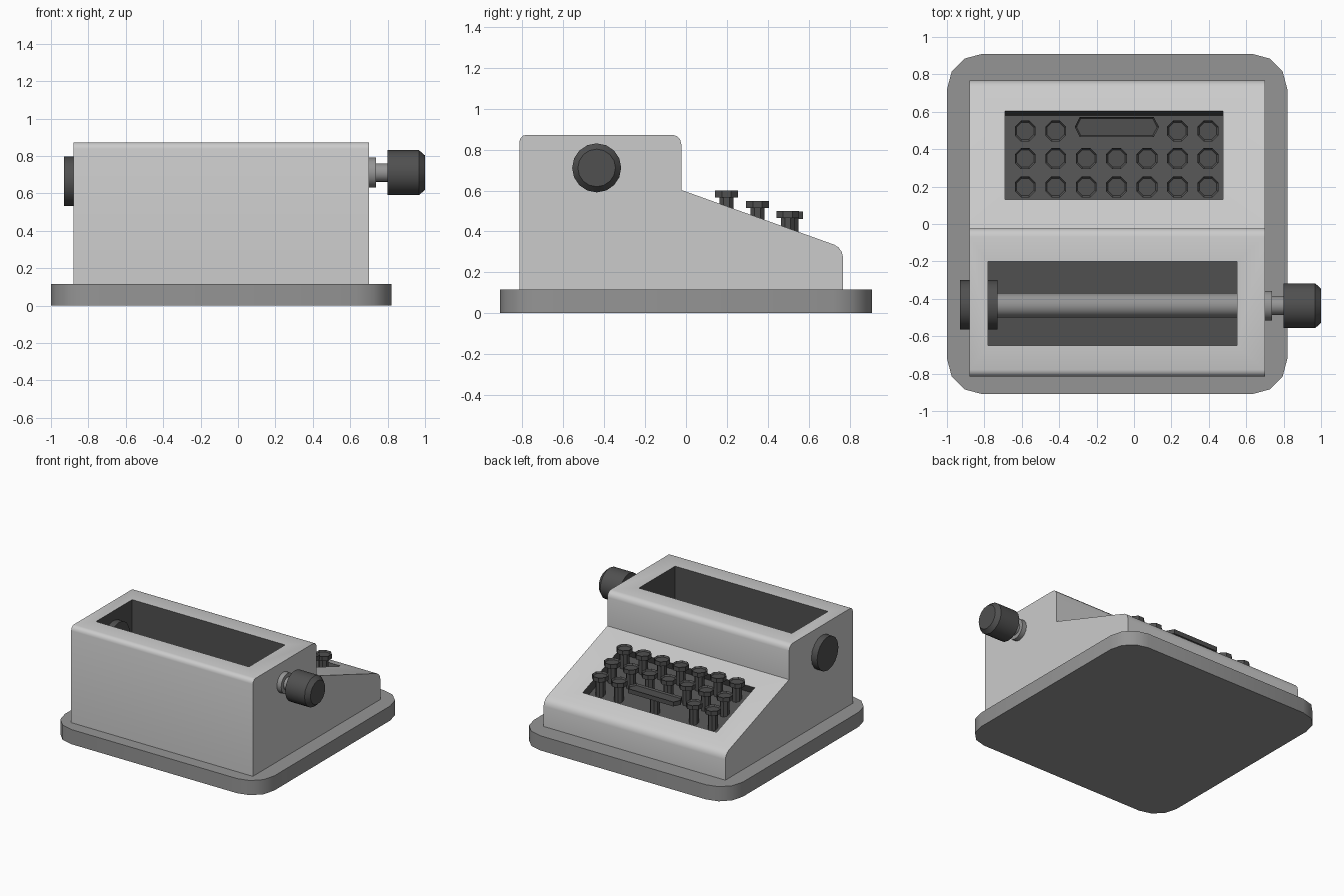
import bpy, bmesh
from math import cos, sin, pi, atan2
from mathutils import Vector

if "Cube" in bpy.data.objects:
    bpy.data.objects.remove(bpy.data.objects["Cube"])


def material(name, v):
    m = bpy.data.materials.new(name)
    m.diffuse_color = (v, v, v, 1)
    m.use_nodes = True
    m.node_tree.nodes["Principled BSDF"].inputs["Base Color"].default_value = m.diffuse_color
    return m


LIGHT, MID, DARK = material("light_grey", .8), material("mid_grey", .3), material("dark_grey", .08)


def finish(bm, name, mats, angle=0.7):
    bmesh.ops.recalc_face_normals(bm, faces=bm.faces[:])
    me = bpy.data.meshes.new(name)
    bm.to_mesh(me)
    bm.free()
    ob = bpy.data.objects.new(name, me)
    bpy.context.collection.objects.link(ob)
    for m in mats:
        me.materials.append(m)
    if angle:
        smooth(ob, angle)
    return ob


def smooth(ob, angle):
    bpy.ops.object.select_all(action='DESELECT')
    ob.select_set(True)
    bpy.context.view_layer.objects.active = ob
    bpy.ops.object.shade_smooth_by_angle(angle=angle)


def prism(bm, pts, vec):
    """Extrude a closed outline along vec, return the end face."""
    face = bm.faces.new([bm.verts.new(p) for p in pts])
    geom = bmesh.ops.extrude_face_region(bm, geom=[face], use_keep_orig=True)['geom']
    bmesh.ops.translate(bm, vec=vec, verts=[g for g in geom if isinstance(g, bmesh.types.BMVert)])
    return [g for g in geom if isinstance(g, bmesh.types.BMFace)][0]


def rounded(corners, seg=3):
    """2D outline with each (x, y, r) corner rounded by a smooth curve."""
    out = []
    n = len(corners)
    for i, (x, y, r) in enumerate(corners):
        p = Vector((x, y))
        if r == 0:
            out.append(p)
            continue
        a = p + (Vector(corners[i - 1][:2]) - p).normalized() * r
        b = p + (Vector(corners[(i + 1) % n][:2]) - p).normalized() * r
        for k in range(seg + 1):
            t = k / seg * pi / 2
            out.append(p + (a - p) * (1 - sin(t)) + (b - p) * (1 - cos(t)))
    return out


def lathe_x(name, profile, y, z, mat, n=16):
    """Closed turned part along x; profile is a list of (x, radius)."""
    bm = bmesh.new()
    rings = [[bm.verts.new((x, y + r * cos(2 * pi * k / n), z + r * sin(2 * pi * k / n)))
              for k in range(n)] for x, r in profile]
    for a, b in zip(rings, rings[1:]):
        for k in range(n):
            bm.faces.new((a[k], a[(k + 1) % n], b[(k + 1) % n], b[k]))
    bm.faces.new(rings[0])
    bm.faces.new(rings[-1])
    return finish(bm, name, [mat])


# base plate
bm = bmesh.new()
base = rounded([(-1, -.91, .19), (.82, -.91, .19), (.82, .91, .19), (-1, .91, .19)])
prism(bm, [(p.x, p.y, 0) for p in base], (0, 0, .115))
finish(bm, "base_plate", [MID])

# stepped body from its side profile
bm = bmesh.new()
side = rounded([(-.815, .11, 0), (-.815, .873, .035), (-.023, .873, .045), (-.023, .603, 0),
                (.768, .32, .045), (.768, .11, 0)])
prism(bm, [(-.88, p.x, p.y) for p in side], (1.58, 0, 0))
body = finish(bm, "body", [LIGHT, DARK], 0)

# recesses: upright roller well, and key tray cut square to the slope
slope = atan2(.603 - .32, .791)
up = Vector((0, sin(slope), cos(slope)))


def on_slope(x, y):
    return Vector((x, y, .603 - (y + .023) * .358))


bm = bmesh.new()
prism(bm, [(-.78, -.65, .48), (.55, -.65, .48), (.55, -.2, .48), (-.78, -.2, .48)], (0, 0, .6))
tray = [on_slope(x, y) - up * .07 for x, y in ((-.69, .11), (.475, .11), (.475, .605), (-.69, .605))]
for i, p in enumerate(tray):
    p.y -= .07 * sin(slope) * (-1 if i < 2 else 0) - (.07 * sin(slope) if i >= 2 else 0) if i < 2 else 0
prism(bm, tray, up * .12)
for f in bm.faces:
    f.material_index = 1
cutter = finish(bm, "recess_cutter", [LIGHT, DARK], 0)
cutter.hide_render = True
mod = body.modifiers.new("recesses", 'BOOLEAN')
mod.object, mod.operation, mod.solver = cutter, 'DIFFERENCE', 'EXACT'
bpy.context.view_layer.objects.active = body
bpy.ops.object.modifier_apply(modifier=mod.name)
bpy.data.objects.remove(cutter)
smooth(body, .7)

# roller, end disc, axle and knob
lathe_x("roller", [(-.75, .065), (.56, .065)], -.435, .665, MID)
lathe_x("end_disc", [(-.93, .132), (-.73, .132)], -.432, .665, DARK)
lathe_x("axle", [(.69, .08), (.737, .08), (.737, .05), (.81, .05)], -.437, .711, MID)
lathe_x("knob", [(.80, .12), (.968, .12), (1, .092)], -.437, .711, DARK)


# keys: octagonal dished caps on octagonal stems
def octagon(x, y, z, r):
    return [(x + r * cos(pi * (k + .5) / 4), y + r * sin(pi * (k + .5) / 4), z) for k in range(8)]


def key(name, outline, x, y, z):
    bm = bmesh.new()
    top = prism(bm, outline, (0, 0, .035))
    bmesh.ops.inset_region(bm, faces=[top], thickness=.01)
    bmesh.ops.translate(bm, vec=(0, 0, -.012), verts=top.verts[:])
    floor_z = on_slope(x, y).z - .085
    prism(bm, octagon(x, y, floor_z, .036), (0, 0, z + .005 - floor_z))
    finish(bm, name, [DARK], 0)


for row, (y, z) in enumerate(((.198, .565), (.35, .515), (.497, .465))):
    for col in range(7):
        if row == 2 and 2 <= col <= 4:
            continue
        x = -.582 + col * .163
        key(f"key_{row}_{col}", octagon(x, y, z, .06), x, y, z)

# space bar with pointed ends
bar = [(-.29, .465), (.105, .465), (.134, .518), (.105, .572), (-.29, .572), (-.317, .518)]
key("space_bar", [(x, y, .462) for x, y in bar], -.092, .518, .462)
